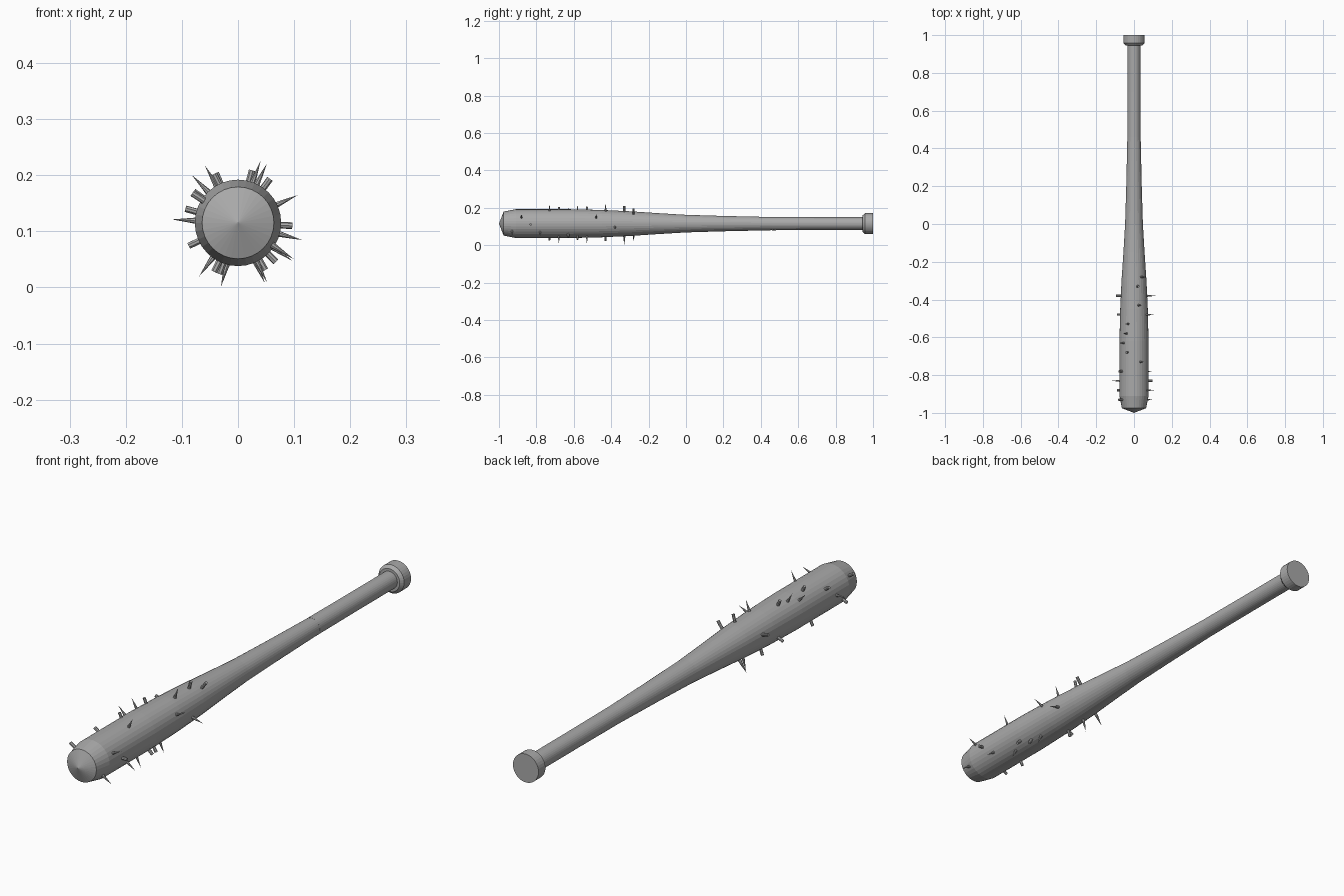
import bpy
import bmesh
from math import cos, sin, pi, radians
from mathutils import Matrix, Vector

AXIS_Z = 0.115

if "Cube" in bpy.data.objects:
    bpy.data.objects.remove(bpy.data.objects["Cube"])


def make_material(name, value):
    mat = bpy.data.materials.new(name)
    mat.use_nodes = True
    colour = (value, value, value, 1)
    mat.diffuse_color = colour
    mat.node_tree.nodes["Principled BSDF"].inputs["Base Color"].default_value = colour
    return mat


grey = make_material("plain grey", 0.4)


def lathe(name, profile, sides):
    """Revolve (distance, radius) pairs around the y axis; radius 0 closes to a point."""
    bm = bmesh.new()
    rings = []
    for y, r in profile:
        if r == 0:
            rings.append([bm.verts.new((0, y, 0))] * sides)
        else:
            rings.append([bm.verts.new((r * cos(2 * pi * i / sides), y, r * sin(2 * pi * i / sides)))
                          for i in range(sides)])
    for a, b in zip(rings, rings[1:]):
        for i in range(sides):
            j = (i + 1) % sides
            bm.faces.new(list(dict.fromkeys((a[i], b[i], b[j], a[j]))))
    for ring in (rings[0], rings[-1]):
        if len(set(ring)) > 1:
            bm.faces.new(ring)
    bmesh.ops.recalc_face_normals(bm, faces=bm.faces)
    mesh = bpy.data.meshes.new(name)
    bm.to_mesh(mesh)
    bm.free()
    mesh.materials.append(grey)
    obj = bpy.data.objects.new(name, mesh)
    bpy.context.collection.objects.link(obj)
    obj.location.z = AXIS_Z
    return obj


# Barrel with a pointed cap, tapering into the handle
lathe("barrel", [(-1, 0), (-0.975, 0.064), (-0.91, 0.077), (-0.62, 0.077),
                 (-0.45, 0.073), (-0.3, 0.066), (-0.15, 0.056), (0, 0.047),
                 (0.2, 0.041), (0.47, 0.035)], 32)
lathe("handle", [(0.46, 0.0355), (0.7, 0.0345), (0.96, 0.0345)], 32)

# Knob at the end of the handle
lathe("knob", [(0.945, 0.045), (0.957, 0.056), (1, 0.056)], 32)

# Nails driven through the barrel: the angle is that of the pointed end
nail_angles = [-33, 25, 177, -35, 64, -64, 134, 120, -66, 25, 70, -15, -105, -126]
for i, angle in enumerate(nail_angles):
    nail = lathe("nail_%02d" % (i + 1),
                 [(-0.097, 0.006), (0.072, 0.006), (0.118, 0)], 8)
    a = radians(angle)
    turn = Vector((0, 1, 0)).rotation_difference(Vector((cos(a), 0, sin(a))))
    nail.matrix_world = Matrix.Translation((0, -0.93 + 0.05 * i, AXIS_Z)) @ turn.to_matrix().to_4x4()
